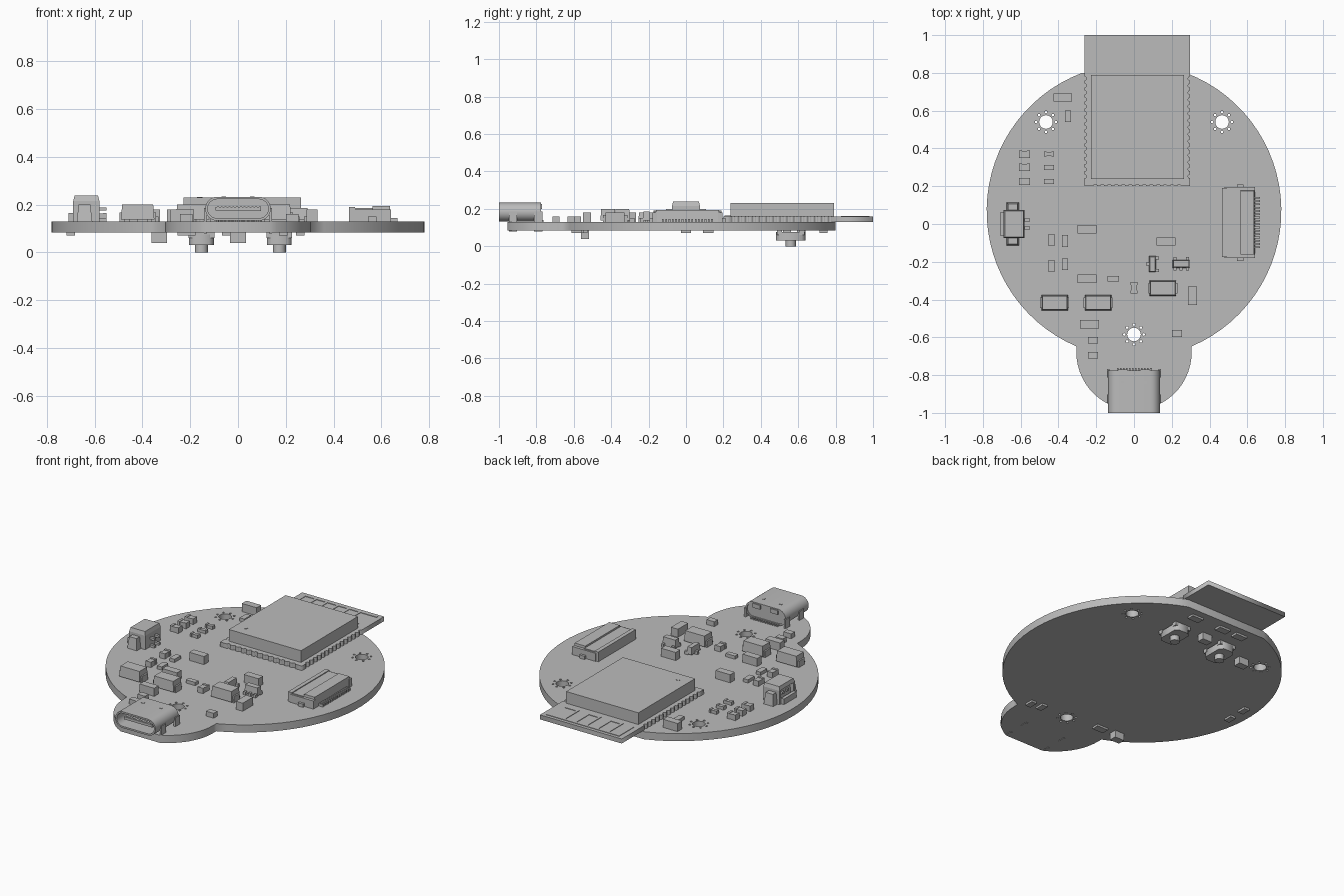
import bpy, bmesh, math
from mathutils import Matrix, Vector

if "Cube" in bpy.data.objects:
    bpy.data.objects.remove(bpy.data.objects["Cube"], do_unlink=True)

GREY = bpy.data.materials.new("plain grey")
GREY.use_nodes = True
GREY.diffuse_color = (0.5, 0.5, 0.5, 1)
GREY.node_tree.nodes["Principled BSDF"].inputs["Base Color"].default_value = (0.5, 0.5, 0.5, 1)

TOP, BOTTOM = 0.13, 0.083      # faces of the main board


def add_object(name, mesh):
    mesh.name = name
    mesh.materials.clear()
    mesh.materials.append(GREY)
    obj = bpy.data.objects.new(name, mesh)
    bpy.context.collection.objects.link(obj)
    return obj


def plate(name, loops, z0, z1):
    """Extrude closed outlines; inner outlines become holes."""
    curve = bpy.data.curves.new(name, 'CURVE')
    curve.dimensions, curve.fill_mode = '2D', 'BOTH'
    curve.extrude = (z1 - z0) / 2
    for loop in loops:
        spline = curve.splines.new('POLY')
        spline.points.add(len(loop) - 1)
        for p, (x, y) in zip(spline.points, loop):
            p.co = (x, y, 0, 1)
        spline.use_cyclic_u = True
    temp = bpy.data.objects.new(name, curve)
    bpy.context.collection.objects.link(temp)
    graph = bpy.context.evaluated_depsgraph_get()
    mesh = bpy.data.meshes.new_from_object(temp.evaluated_get(graph))
    bpy.data.objects.remove(temp, do_unlink=True)
    mesh.transform(Matrix.Translation((0, 0, (z0 + z1) / 2)))
    return add_object(name, mesh)


def arc(cx, cy, r, a0, a1, n):
    steps = [math.radians(a0 + (a1 - a0) * i / n) for i in range(n + 1)]
    return [(cx + r * math.cos(a), cy + r * math.sin(a)) for a in steps]


def ring(cx, cy, r, n):
    return arc(cx, cy, r, 0, 360, n)[:-1]


def put_box(bm, x0, x1, y0, y1, z0, z1, taper=0):
    """Axis-aligned box; taper draws the top face inwards."""
    c = Vector(((x0 + x1) / 2, (y0 + y1) / 2, (z0 + z1) / 2))
    for v in bmesh.ops.create_cube(bm, size=1)['verts']:
        t = taper if v.co.z > 0 else 0
        v.co = c + Vector((v.co.x * (x1 - x0 - 2 * t), v.co.y * (y1 - y0 - 2 * t), v.co.z * (z1 - z0)))


def boxes(name, items):
    bm = bmesh.new()
    for item in items:
        put_box(bm, *item)
    mesh = bpy.data.meshes.new(name)
    bm.to_mesh(mesh)
    bm.free()
    return add_object(name, mesh)


def chips(name, centres, sx, sy, h, z=TOP, caps=0):
    """Row of equal chips; caps adds slightly larger end terminals."""
    items = []
    for x, y in centres:
        items.append((x - sx / 2, x + sx / 2, y - sy / 2, y + sy / 2, z, z + h))
        for s in (-1, 1) if caps else ():
            if sx > sy:
                ex = x + s * (sx - caps) / 2
                items.append((ex - caps / 2, ex + caps / 2, y - sy / 2 - .002, y + sy / 2 + .002, z, z + h + .003))
            else:
                ey = y + s * (sy - caps) / 2
                items.append((x - sx / 2 - .002, x + sx / 2 + .002, ey - caps / 2, ey + caps / 2, z, z + h + .003))
    boxes(name, items)


# Main board: round body with flat back, rounded tail and ringed mounting holes
right = math.degrees(math.asin(0.73 / 0.78))
neck = math.degrees(math.acos(0.305 / 0.78))
outline = arc(0, .07, .78, right, -neck, 30)
outline += [p for p in arc(0, -.68, .305, 0, -180, 28) if p[1] > -.96]
outline += arc(0, .07, .78, 180 + neck, 180 - right, 30)
holes = []
for hx, hy in ((-.466, .54), (.466, .54), (0, -.585)):
    holes.append(ring(hx, hy, .036, 24))
    holes += [ring(x, y, .007, 8) for x, y in ring(hx, hy, .052, 8)]
plate("main_board", [outline] + holes, BOTTOM, TOP)

# Radio module: board with half-round edge notches, shield can and antenna
L, R, F = -.262, .296, .2
edge = [(L, 1)]
for i in range(15):
    edge += arc(L, .77 - i * .037, .01, 90, -90, 5)
edge.append((L, F))
for i in range(13):
    edge += arc(L + .057 + i * .037, F, .01, 180, 0, 5)
edge.append((R, F))
for i in range(15):
    edge += arc(R, .252 + i * .037, .01, 270, 90, 5)
edge.append((R, 1))
plate("module_board", [edge], TOP, .158)
boxes("module_shield", [(-.228, .264, .237, .79, .155, .23)])
plate("shield_dot", [ring(-.16, .305, .011, 16)], .228, .232)
trace = [(-.23, .27, .965, .98, .157, .161)]
for i in range(6):
    x = -.23 + i * .075
    trace.append((x, x + .015, .83, .975, .157, .161))
    if i % 2:
        trace.append((x, x + .09, .83, .845, .157, .161))
boxes("module_antenna", trace)

# Charging socket: hollow rounded shell, tongue, back wall and legs


def stadium(w, r):
    return arc(w, .183, r, -90, 90, 12) + arc(-w, .183, r, 90, 270, 12)


for name, loops, near, far in (("socket_shell", [stadium(.087, .05), stadium(.087, .04)], .775, 1),
                               ("socket_back", [stadium(.087, .045)], .78, .83)):
    plate(name, loops, near, far).data.transform(Matrix.Rotation(math.pi / 2, 4, 'X'))
tongue = [(-.095, .095, -.975, -.8, .175, .191)]
tongue += [(-.088 + i * .016, -.08 + i * .016, -.97, -.83, .173, .193) for i in range(12)]
boxes("socket_tongue", tongue)
legs = []
for s in (-1, 1):
    for y in (-.79, -.925):
        legs.append((s * .136 - .006, s * .136 + .006, y - .022, y + .022, .08, .185))
    legs.append((s * .06 - .025, s * .06 + .025, -.805, -.77, .2, .226))
    legs.append((s * .06 - .009, s * .06 + .009, -.845, -.832, .228, .235))
boxes("socket_legs", legs)
boxes("socket_pins", [(-.09 + i * .016, -.082 + i * .016, -.79, -.762, TOP, .14) for i in range(12)])

# Battery connector: stepped body with front mouth, side tabs and two pins
boxes("battery_connector", [
    (-.69, -.58, -.075, .075, TOP, .15), (-.69, -.58, -.075, .075, .215, .238, .006),
    (-.61, -.58, -.075, .075, .15, .215), (-.69, -.61, -.075, -.06, .15, .215),
    (-.69, -.61, .06, .075, .15, .215), (-.71, -.69, -.06, .06, TOP, .165),
    (-.675, -.61, -.115, .115, TOP, .2, .008)])
boxes("battery_pins", [(-.68, -.55, y - .008, y + .008, z, z + .014)
                       for y in (-.022, .022) for z in (TOP, .175)])

# Ribbon connector: low base, raised latch, end tabs and a comb of pins
boxes("ribbon_connector", [(.47, .56, -.16, .175, TOP, .155), (.465, .49, -.175, .19, TOP, .19),
                           (.49, .565, -.17, .185, .165, .185), (.56, .64, -.165, .18, TOP, .195, .004),
                           (.48, .64, -.18, -.155, TOP, .18), (.48, .64, .17, .195, TOP, .18),
                           (.545, .58, -.195, .21, TOP, .15)])
boxes("ribbon_pins", [(.635, .668, -.128 + i * .0175, -.119 + i * .0175, TOP, .145) for i in range(16)])

# Moulded capacitors with end terminals
blocks = []
for x, y in ((-.42, -.417), (-.19, -.417), (.153, -.34)):
    blocks.append((x - .07, x + .07, y - .041, y + .041, .137, .2, .005))
    for s in (-1, 1):
        blocks.append((x + s * .066 - .011, x + s * .066 + .011, y - .028, y + .028, TOP, .168))
boxes("moulded_capacitors", blocks)

# Small transistor and regulator with gull legs
boxes("transistor", [(.08, .116, -.255, -.17, .137, .18, .004)] +
      [(x - .012, x + .012, y - .008, y + .008, TOP, .15) for x, y in ((.076, -.212), (.12, -.18), (.12, -.245))])
boxes("regulator", [(.205, .295, -.232, -.19, .137, .185, .004)] +
      [(.25 + i * .034 - .008, .25 + i * .034 + .008, y - .01, y + .01, TOP, .15)
       for i in (-1, 0, 1) for y in (-.236, -.186) if i or y < -.2])

# Chips on the upper face
chips("large_chips", [(-.377, .67), (-.248, -.027), (.17, -.093), (-.248, -.29), (-.235, -.53)], .1, .044, .05)
chips("large_chip_side", [(.31, -.38)], .047, .1, .05)
rows = (.37, .3, .225)
chips("capacitor_column", [(-.58, y) for y in rows], .058, .035, .032, caps=.015)
chips("resistor_column", [(-.45, y) for y in rows], .052, .022, .018, caps=.012)
chips("capped_chips", [(-.437, -.085), (-.437, -.222), (0, -.337)], .034, .06, .03, caps=.015)
chips("upright_chips", [(-.365, -.09), (-.365, -.213), (-.35, .57)], .033, .062, .02)
chips("flat_chip", [(-.11, -.29)], .063, .03, .02)
chips("tail_chips", [(-.217, -.615), (-.217, -.695), (.227, -.58)], .052, .036, .03)

# Chips on the underside
chips("under_tall_chips", [(0, .616), (-.33, .54), (-.33, -.54)], .065, .045, .043, BOTTOM - .043)
chips("under_flat_chips", [(.168, .735), (-.03, .735), (-.15, .735), (-.215, -.55)], .075, .045, .012, BOTTOM - .012)
chips("under_small_chips", [(-.7, .12), (-.7, 0), (.26, -.585), (.19, -.575)], .036, .056, .012, BOTTOM - .012)

# Push buttons on the underside
for side, bx in (("right", -.153), ("left", .173)):
    w, d, c = .052, .078, .02
    body = [(bx + sx * x, .56 + sy * y) for sx, sy, pts in (
        (1, 1, ((w, d - c), (w - c, d))), (-1, 1, ((w - c, d), (w, d - c))),
        (-1, -1, ((w, d - c), (w - c, d))), (1, -1, ((w - c, d), (w, d - c)))) for x, y in pts]
    plate(side + "_button_body", [body], .032, .075)
    boxes(side + "_button_feet", [(bx - .054, bx + .054, .56 + s * .06 - .014, .56 + s * .06 + .014, .06, BOTTOM)
                                  for s in (-1, 1)])
    plate(side + "_button_plunger", [ring(bx, .56, .027, 20)], 0, .034)
